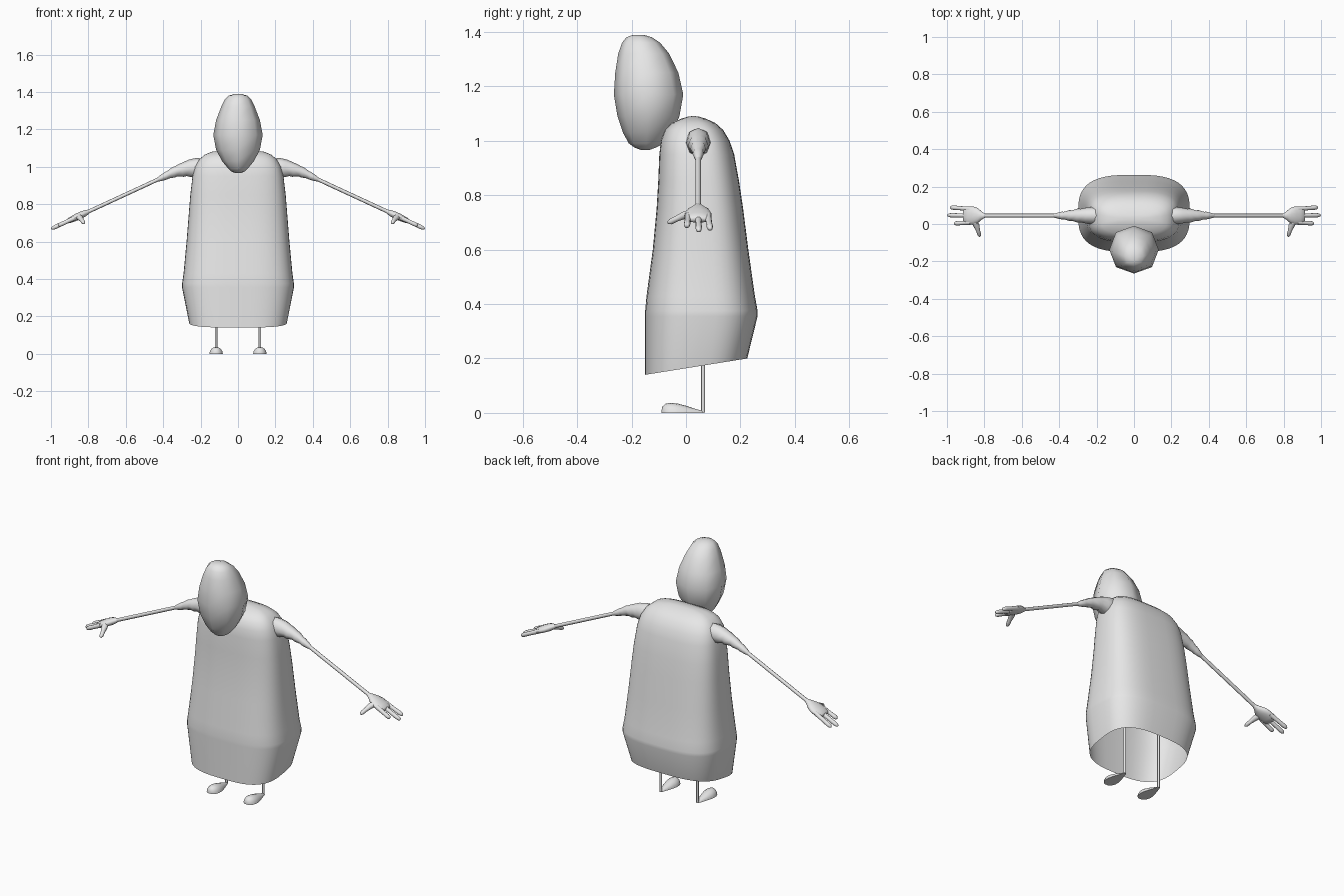
import bpy, bmesh, math
from mathutils import Vector

grey = bpy.data.materials.new("plain grey")
grey.diffuse_color = (0.8, 0.8, 0.8, 1)


def loft(name, rings, cap_start=True, cap_end=True, mirror=False):
    """Skin a list of equal-length point rings into one smooth object."""
    bm = bmesh.new()
    vs = [[bm.verts.new(p) for p in r] for r in rings]
    n = len(vs[0])
    for a, b in zip(vs, vs[1:]):
        for i in range(n):
            j = (i + 1) % n
            bm.faces.new((a[i], a[j], b[j], b[i]))
    if cap_start:
        bm.faces.new(vs[0][::-1])
    if cap_end:
        bm.faces.new(vs[-1])
    bmesh.ops.recalc_face_normals(bm, faces=bm.faces)
    me = bpy.data.meshes.new(name)
    bm.to_mesh(me)
    bm.free()
    me.materials.append(grey)
    me.shade_smooth()
    me.set_sharp_from_angle(angle=math.radians(60))
    ob = bpy.data.objects.new(name, me)
    bpy.context.collection.objects.link(ob)
    if mirror:
        ob.modifiers.new("Mirror", 'MIRROR')
    return ob


def oval(z, hx, y0, y1, power, n):
    """Horizontal superellipse ring between y0 and y1."""
    pts = []
    for i in range(n):
        t = 2 * math.pi * i / n
        c, s = math.cos(t), math.sin(t)
        x = math.copysign(abs(c) ** (2 / power), c) * hx
        y = math.copysign(abs(s) ** (2 / power), s) * (y1 - y0) / 2
        pts.append(Vector((x, (y0 + y1) / 2 + y, z)))
    return pts


def tube(name, stations, sides=10):
    """Mirrored limb through (x, y, z, half width, half thickness)."""
    pts = [Vector(s[:3]) for s in stations]
    axis = (pts[-1] - pts[0]).normalized()
    ref = Vector((0, 1, 0)) if abs(axis.y) < 0.7 else Vector((1, 0, 0))
    up = axis.cross(ref).normalized()
    side = up.cross(axis).normalized()
    rings = []
    for p, s in zip(pts, stations):
        rings.append([p + side * s[3] * math.cos(2 * math.pi * i / sides)
                      + up * s[4] * math.sin(2 * math.pi * i / sides)
                      for i in range(sides)])
    return loft(name, rings, mirror=True)


# Robe: open-bottomed shell with a slanted hem
robe = [(0.14, .262, -.15, .225), (.355, .299, -.15, .263), (.375, .299, -.15, .263),
        (.43, .291, -.145, .253), (.6, .275, -.122, .229), (.75, .263, -.108, .21),
        (.85, .255, -.102, .195), (.95, .243, -.098, .177), (1.0, .230, -.092, .16),
        (1.04, .207, -.077, .136), (1.065, .177, -.053, .108),
        (1.08, .14, -.02, .075), (1.088, .09, .005, .05), (1.09, .04, .02, .036)]
rings = [oval(*r, 3.0, 48) for r in robe]
for p in rings[0]:
    p.z = 0.14 + (p.y + 0.15) * 0.16
loft("robe", rings, cap_start=False)

# Head: leaning egg with eight sides
head = [(.966, .015, -.165, -.135), (.975, .035, -.19, -.11), (.99, .052, -.21, -.08),
        (1.03, .085, -.232, -.052), (1.09, .117, -.252, -.024), (1.17, .132, -.265, -.01),
        (1.25, .117, -.26, -.028), (1.32, .09, -.249, -.062), (1.36, .07, -.235, -.095),
        (1.38, .05, -.219, -.125), (1.389, .02, -.195, -.155)]
loft("head", [oval(*r, 2.2, 8) for r in head])

# Ruffled sleeves
tube("sleeve", [(.17, .045, 1.0, .04, .045), (.21, .045, .995, .046, .054),
                (.25, .045, .99, .044, .05), (.285, .045, .987, .036, .038),
                (.30, .045, .982, .038, .037), (.33, .045, .976, .028, .028),
                (.345, .045, .97, .029, .028), (.375, .045, .957, .02, .02),
                (.385, .045, .952, .021, .021), (.415, .045, .938, .014, .015),
                (.43, .045, .931, .01, .01)], 8)


def arm_z(x):
    return 1.13 - 0.4625 * x


# Thin arms
tube("arm", [(x, .045, arm_z(x), .010, .010) for x in (.40, .82)], 8)

# Palms
palm = [(.795, .010, .010), (.815, .022, .016), (.835, .040, .019), (.86, .049, .019),
        (.885, .049, .017), (.905, .044, .014), (.912, .03, .008)]
tube("palm", [(x, .045, arm_z(x), w, t) for x, w, t in palm], 14)

# Three fingers, each slightly splayed
for i, (y0, y1, tip) in enumerate([(.008, .003, .962), (.045, .047, .998), (.080, .089, .984)]):
    profile = [(0, .013), (.5, .011), (.8, .012), (.93, .010), (.98, .006), (1, .002)]
    st = []
    for t, r in profile:
        x = .875 + (tip - .875) * t
        st.append((x, y0 + (y1 - y0) * t, arm_z(x), r, r))
    tube(f"finger_{i + 1}", st)

# Thumbs
tube("thumb", [(.855, .02, .735, .018, .015), (.842, -.01, .725, .016, .014),
               (.834, -.035, .713, .011, .011), (.827, -.056, .703, .011, .011),
               (.825, -.065, .699, .006, .006), (.824, -.068, .698, .002, .002)])

# Thin legs
tube("leg", [(.117, .063, .002, .007, .007), (.117, .063, .5, .007, .007)], 8)

# Flat-soled feet, broad at the toe
foot = [(-.09, .008, .01), (-.086, .018, .024), (-.075, .029, .034), (-.055, .036, .037),
        (-.03, .036, .034), (0, .029, .026), (.03, .019, .016), (.055, .011, .009),
        (.067, .006, .005)]
loft("foot", [[Vector((.117 + w * math.cos(math.pi * i / 8), y,
                       h * max(0, math.sin(math.pi * i / 8)))) for i in range(16)]
              for y, w, h in foot], mirror=True)
